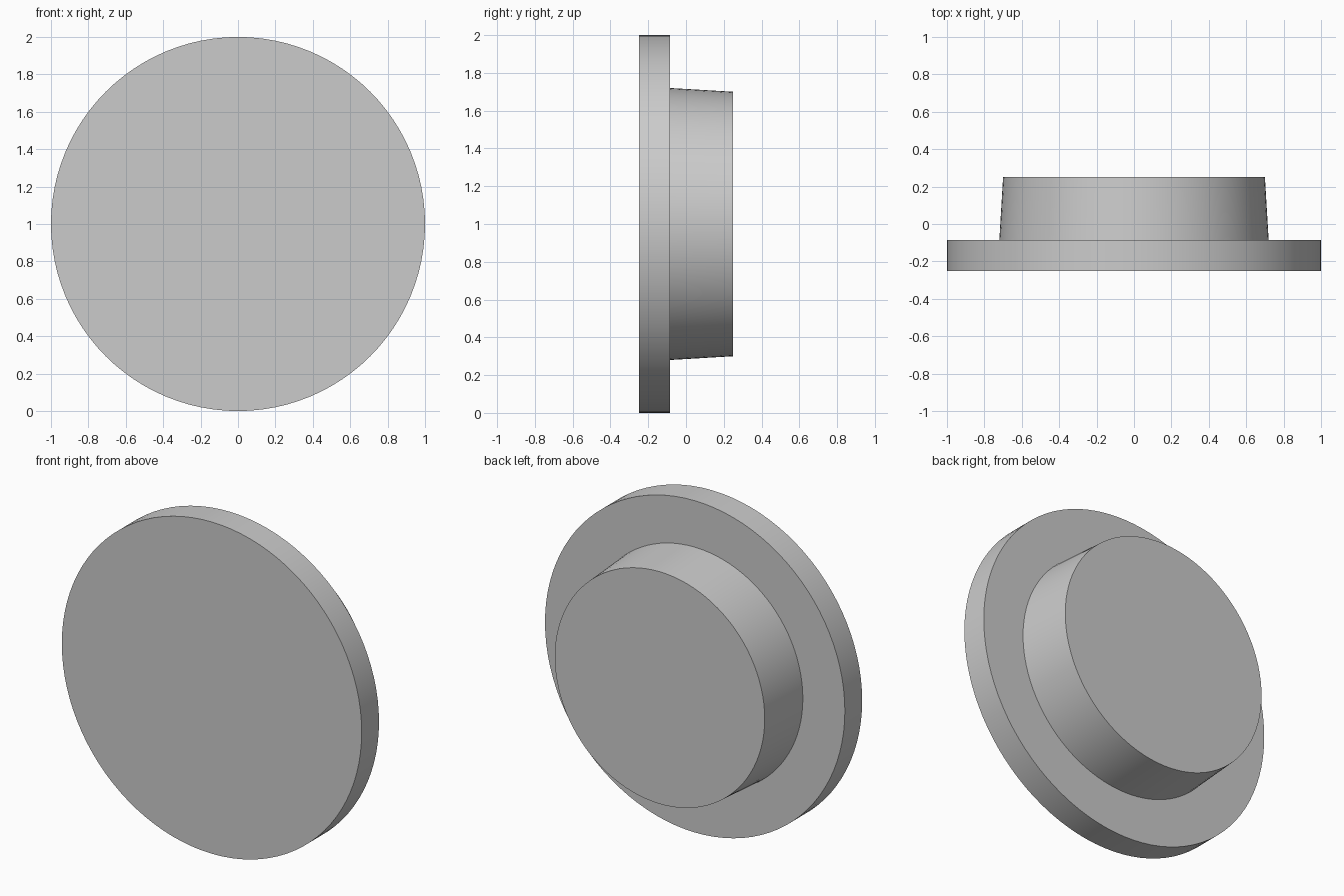
import bpy, bmesh, math

cube = bpy.data.objects.get("Cube")
if cube:
    bpy.data.objects.remove(cube, do_unlink=True)

SEGMENTS = 96
FRONT, STEP, BACK = -0.25, -0.085, 0.25

grey = bpy.data.materials.new("plain grey")
grey.use_nodes = True
colour = (0.6, 0.6, 0.6, 1)
grey.diffuse_color = colour
grey.node_tree.nodes["Principled BSDF"].inputs["Base Color"].default_value = colour


def ring(bm, radius, y):
    """Circle of vertices around the y axis, centred at z = 1."""
    angles = (2 * math.pi * i / SEGMENTS for i in range(SEGMENTS))
    return [bm.verts.new((radius * math.cos(a), y, 1 + radius * math.sin(a)))
            for a in angles]


# Wide flange with a slightly tapered plug behind it, as one closed turned body
bm = bmesh.new()
profile = [(1, FRONT), (1, STEP), (0.72, STEP), (0.7, BACK)]
rings = [ring(bm, r, y) for r, y in profile]
for a, b in zip(rings, rings[1:]):
    for i in range(SEGMENTS):
        j = (i + 1) % SEGMENTS
        bm.faces.new((a[i], a[j], b[j], b[i]))
bm.faces.new(rings[0])
bm.faces.new(rings[-1])
bmesh.ops.recalc_face_normals(bm, faces=bm.faces)

mesh = bpy.data.meshes.new("flanged_plug")
bm.to_mesh(mesh)
bm.free()
mesh.materials.append(grey)
plug = bpy.data.objects.new("flanged_plug", mesh)
bpy.context.collection.objects.link(plug)

# Smooth round walls, sharp rims
bpy.ops.object.select_all(action="DESELECT")
plug.select_set(True)
bpy.context.view_layer.objects.active = plug
bpy.ops.object.shade_smooth_by_angle(angle=math.radians(30))
